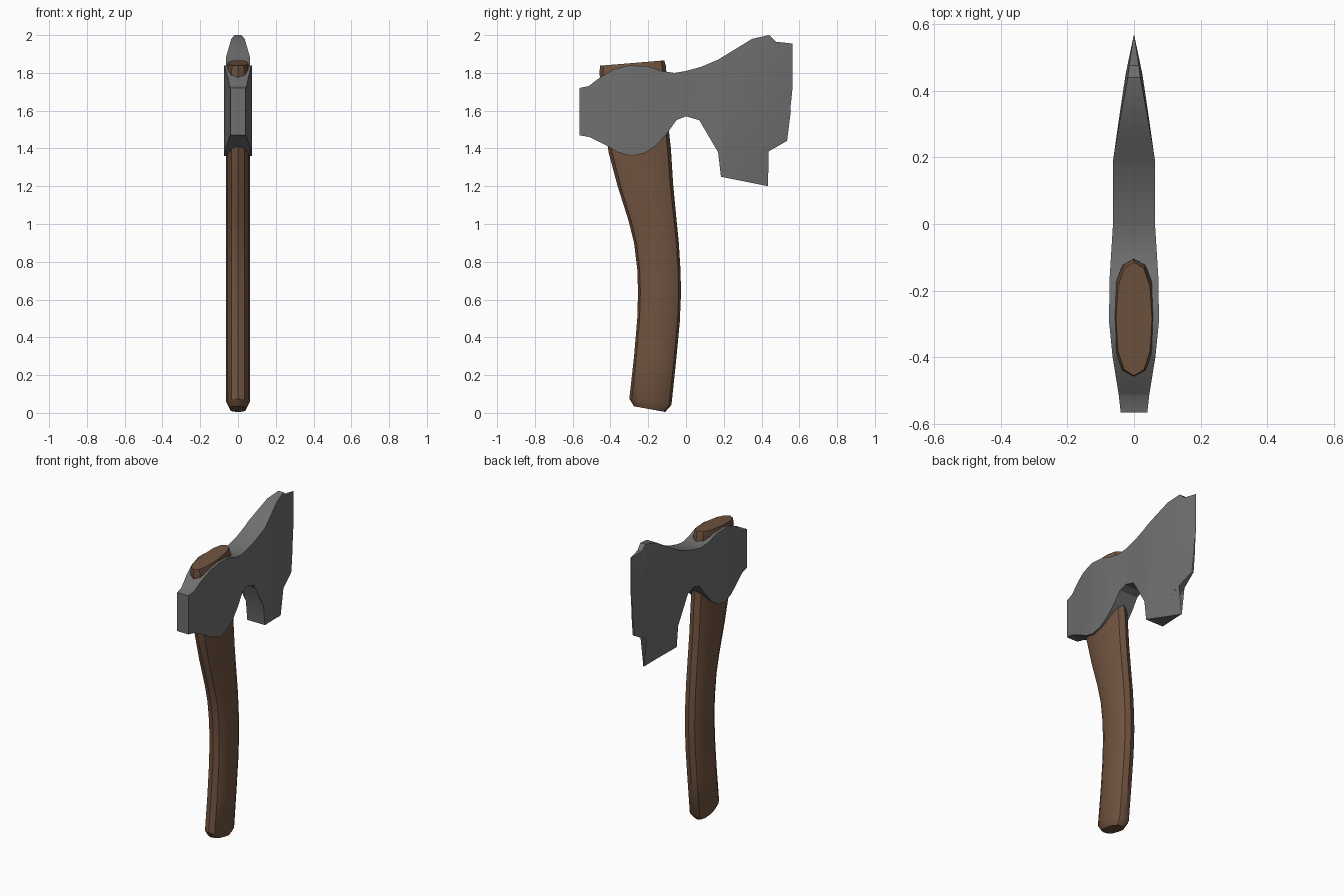
import bpy, bmesh, math
from mathutils import Vector

if "Cube" in bpy.data.objects:
    bpy.data.objects.remove(bpy.data.objects["Cube"])


def material(name, rgb):
    m = bpy.data.materials.new(name)
    m.diffuse_color = (*rgb, 1)
    m.use_nodes = True
    m.node_tree.nodes["Principled BSDF"].inputs["Base Color"].default_value = m.diffuse_color
    return m


def finish(bm, name, mat, angle):
    bmesh.ops.recalc_face_normals(bm, faces=bm.faces)
    me = bpy.data.meshes.new(name)
    bm.to_mesh(me)
    bm.free()
    me.materials.append(mat)
    ob = bpy.data.objects.new(name, me)
    bpy.context.collection.objects.link(ob)
    bpy.ops.object.select_all(action='DESELECT')
    ob.select_set(True)
    bpy.context.view_layer.objects.active = ob
    bpy.ops.object.shade_smooth_by_angle(angle=math.radians(angle))
    return ob


steel = material("dark steel", (0.16, 0.16, 0.16))
wood = material("brown wood", (0.16, 0.086, 0.05))

# Axe head: side outline (y, z) with the chipped cutting edge
outline = [(-.565, 1.72), (-.515, 1.73), (-.45, 1.78), (-.38, 1.82), (-.30, 1.84),
           (-.20, 1.835), (-.13, 1.81), (-.06, 1.80), (0, 1.81), (.08, 1.832),
           (.17, 1.87), (.26, 1.925), (.35, 1.98), (.44, 2.0), (.475, 1.965),
           (.565, 1.955), (.565, 1.73), (.50, 1.665), (.555, 1.60), (.535, 1.44),
           (.36, 1.34), (.435, 1.20), (.185, 1.25), (.17, 1.38), (.13, 1.50),
           (.07, 1.55), (0, 1.57), (-.05, 1.55), (-.10, 1.48), (-.16, 1.415),
           (-.22, 1.375), (-.29, 1.36), (-.36, 1.38), (-.43, 1.42), (-.51, 1.46),
           (-.565, 1.47)]
# Half thickness along the head, from poll to edge
widths = [(-.565, .04), (-.51, .046), (-.40, .064), (-.29, .075), (-.16, .073),
          (0, .063), (.19, .063), (.35, .040), (.45, .025), (.565, .001)]


def half_width(y, z):
    # the edge curves back at the lower tip and slightly at the top
    if y > .25:
        y += .13 * max(0, min(1, (1.45 - z) / .25)) + .04 * max(0, (z - 1.9) / .1)
    y = min(max(y, -.565), .565)
    for (a, wa), (b, wb) in zip(widths, widths[1:]):
        if y <= b:
            return wa + (wb - wa) * (y - a) / (b - a)
    return widths[-1][1]


bm = bmesh.new()
bm.faces.new([bm.verts.new((0, y, z)) for y, z in outline])
bmesh.ops.triangulate(bm, faces=bm.faces)
cuts = [((0, y, 0), (0, 1, 0)) for y, _ in widths[1:-1]]
cuts += [((0, 0, z), (0, 0, 1)) for z in (1.45, 1.9)]
for co, no in cuts:
    bmesh.ops.bisect_plane(bm, geom=bm.verts[:] + bm.edges[:] + bm.faces[:],
                           plane_co=co, plane_no=no, dist=1e-4)
side_faces = bm.faces[:]
rim = [e for e in bm.edges if e.is_boundary]
twin = {}
for v in bm.verts[:]:
    w = half_width(v.co.y, v.co.z)
    twin[v] = bm.verts.new((-w, v.co.y, v.co.z))
    v.co.x = w
for f in side_faces:
    bm.faces.new([twin[v] for v in reversed(f.verts)])
for e in rim:
    a, b = e.verts
    bm.faces.new((a, b, twin[b], twin[a]))
finish(bm, "axe_head", steel, 30)

# Handle: rounded sections lofted along a curve (back y, z, front y, z, half width)
sections = [(-.275, .035, -.11, .005, .044), (-.30, .075, -.077, .042, .063),
            (-.275, .30, -.052, .28, .063), (-.258, .50, -.033, .48, .063),
            (-.254, .64, -.026, .64, .063), (-.258, .76, -.030, .77, .063),
            (-.275, .90, -.038, .90, .063), (-.305, 1.02, -.050, 1.02, .063),
            (-.362, 1.20, -.068, 1.21, .063), (-.41, 1.38, -.080, 1.40, .063),
            (-.435, 1.55, -.098, 1.56, .063), (-.458, 1.80, -.105, 1.83, .063),
            (-.455, 1.838, -.115, 1.866, .054)]
SIDES = 12
bm = bmesh.new()
rings = []
for y0, z0, y1, z1, w in sections:
    mid, half = Vector((0, (y0 + y1) / 2, (z0 + z1) / 2)), Vector((0, (y1 - y0) / 2, (z1 - z0) / 2))
    ring = []
    for i in range(SIDES):
        a = 2 * math.pi * i / SIDES
        c, s = math.cos(a), math.sin(a)
        c, s = math.copysign(abs(c) ** .8, c), math.copysign(abs(s) ** .85, s)
        ring.append(bm.verts.new(mid + half * c + Vector((w * s, 0, 0))))
    rings.append(ring)
for lo, hi in zip(rings, rings[1:]):
    for i in range(SIDES):
        j = (i + 1) % SIDES
        bm.faces.new((lo[i], lo[j], hi[j], hi[i]))
bm.faces.new(rings[0])
bm.faces.new(rings[-1])
finish(bm, "handle", wood, 35)
